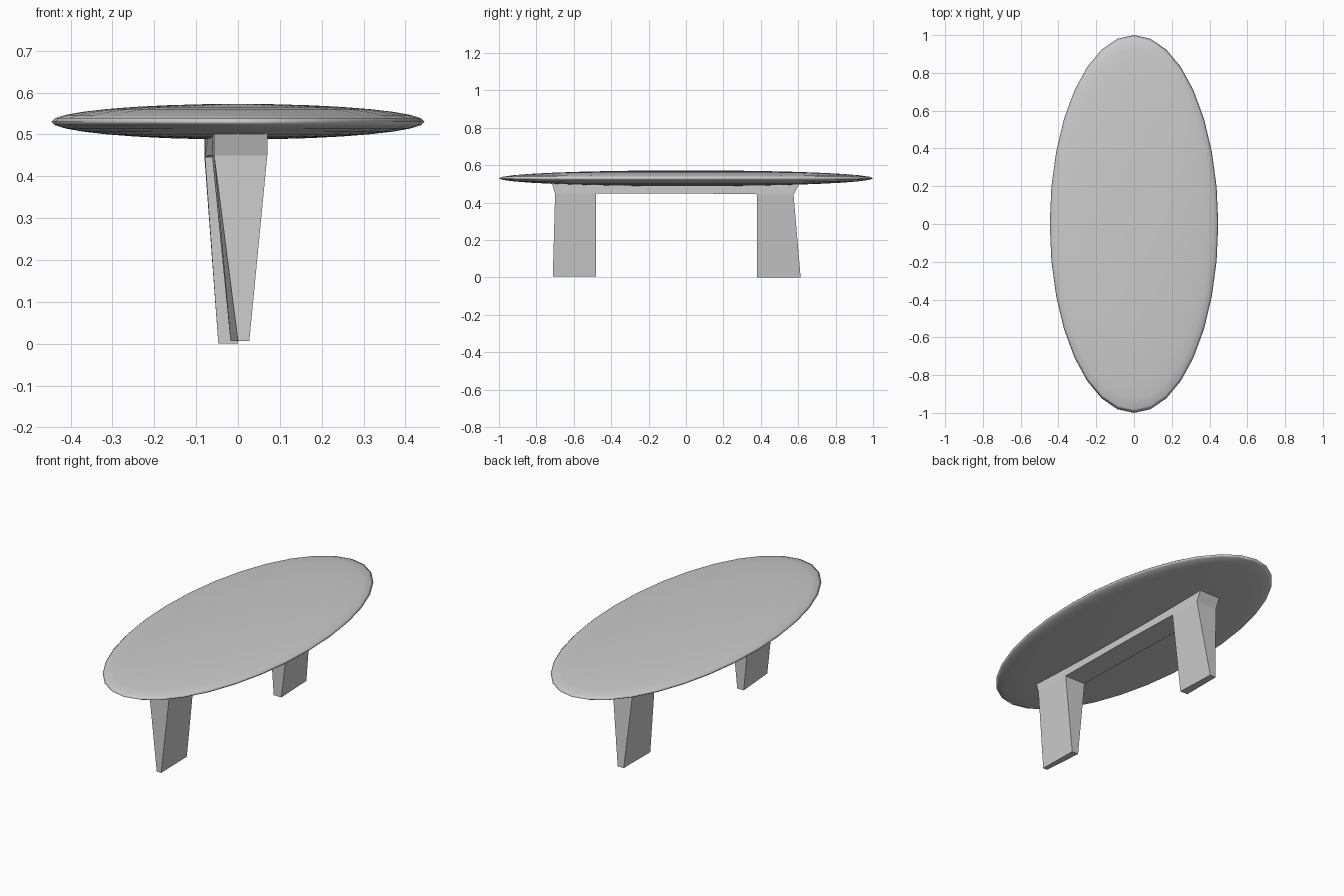
import bpy, bmesh

if "Cube" in bpy.data.objects:
    bpy.data.objects.remove(bpy.data.objects["Cube"])

# Tabletop: smooth flattened ellipsoid
bpy.ops.mesh.primitive_uv_sphere_add(segments=32, ring_count=16, radius=1, location=(0, 0, 0.5305))
top = bpy.context.object
top.name = "tabletop"
top.scale = (0.446, 1.0, 0.0425)
bpy.ops.object.transform_apply(location=False, rotation=False, scale=True)
bpy.ops.object.shade_smooth()

# Base: slightly skewed beam with two tapering blade legs
bm = bmesh.new()


def pair(y, z, x0, x1):
    return bm.verts.new((x0, y, z)), bm.verts.new((x1, y, z))


def strip(points):
    return [pair(*p) for p in points]


# rows run from front to back: (y, z, left x, right x)
upper = strip([(-0.717, 0.503, -0.057, 0.07), (-0.48, 0.503, -0.062, 0.067),
               (-0.05, 0.503, -0.07, 0.061), (0.38, 0.503, -0.077, 0.054),
               (0.607, 0.503, -0.08, 0.05)])
lower = strip([(-0.70, 0.45, -0.057, 0.07), (-0.48, 0.45, -0.062, 0.067),
               (-0.05, 0.45, -0.07, 0.061), (0.38, 0.445, -0.079, 0.054),
               (0.575, 0.443, -0.08, 0.05)])
feet = strip([(-0.712, 0.006, 0.0, 0.027), (-0.48, 0.006, -0.018, 0.022),
              (0.38, 0.0, -0.047, 0.0), (0.613, 0.0, -0.047, -0.01)])


def bridge(a, b):
    bm.faces.new((a[0], a[1], b[1], b[0]))


def sides(a, b, c, d):
    for s in (0, 1):
        bm.faces.new((a[s], b[s], c[s], d[s]))


# beam sides and top
for i in range(4):
    sides(upper[i], upper[i + 1], lower[i + 1], lower[i])
    bridge(upper[i], upper[i + 1])
# beam ends and underside
for a, b in ((upper[0], lower[0]), (upper[4], lower[4]),
             (lower[1], lower[2]), (lower[2], lower[3])):
    bridge(a, b)
# legs
for i, f in ((0, 0), (3, 2)):
    sides(lower[i], lower[i + 1], feet[f + 1], feet[f])
    bridge(lower[i], feet[f])
    bridge(lower[i + 1], feet[f + 1])
    bridge(feet[f], feet[f + 1])

bmesh.ops.recalc_face_normals(bm, faces=bm.faces)
mesh = bpy.data.meshes.new("base")
bm.to_mesh(mesh)
bm.free()
base = bpy.data.objects.new("leg_base", mesh)
bpy.context.collection.objects.link(base)
